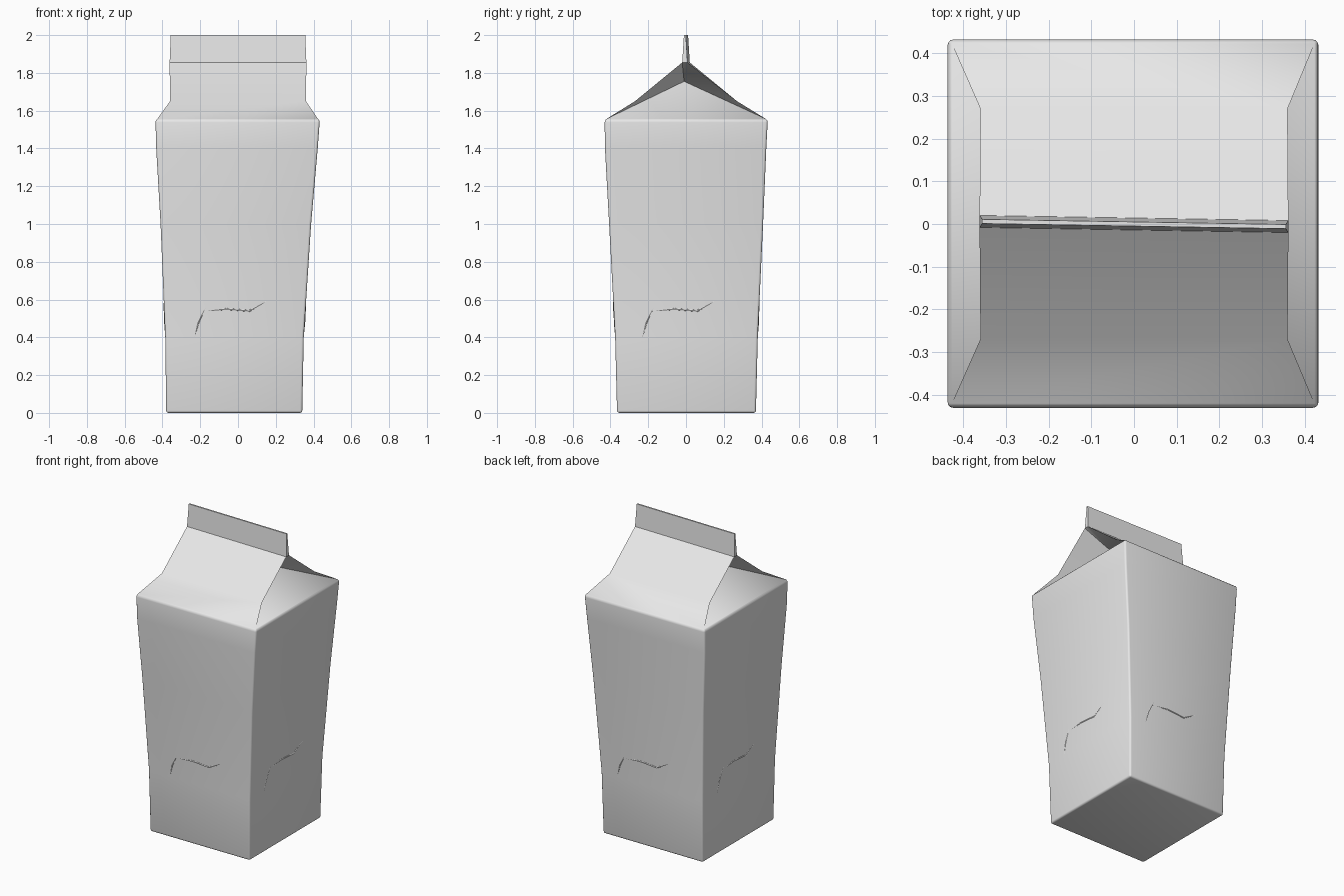
import bpy
import bmesh
import math

cube = bpy.data.objects.get("Cube")
if cube:
    bpy.data.objects.remove(cube, do_unlink=True)

# Plain card material
card = bpy.data.materials.new("plain_grey_card")
card.use_nodes = True
colour = (0.8, 0.8, 0.8, 1)
card.diffuse_color = colour
card.node_tree.nodes["Principled BSDF"].inputs["Base Color"].default_value = colour

# Flared body outline: height, x min, x max, y min, y max
OUTLINE = [
    (0.0, -0.38, 0.34, -0.365, 0.37),
    (0.4, -0.385, 0.348, -0.375, 0.38),
    (1.0, -0.41, 0.387, -0.407, 0.408),
    (1.4, -0.433, 0.422, -0.429, 0.425),
    (1.55, -0.437, 0.433, -0.431, 0.433),
]


def limits(z):
    """Interpolated wall positions at a height."""
    for low, high in zip(OUTLINE, OUTLINE[1:]):
        if z <= high[0]:
            t = (z - low[0]) / (high[0] - low[0])
            return [a + (b - a) * t for a, b in zip(low[1:], high[1:])]
    return OUTLINE[-1][1:]


def finish(obj):
    obj.data.materials.append(card)
    bpy.ops.object.select_all(action="DESELECT")
    obj.select_set(True)
    bpy.context.view_layer.objects.active = obj
    bpy.ops.object.shade_smooth_by_angle(angle=math.radians(35))


def build_carton():
    bm = bmesh.new()

    # Body walls and base
    rings = []
    for z, x0, x1, y0, y1 in OUTLINE:
        corners = [(x0, y0), (x1, y0), (x1, y1), (x0, y1)]
        rings.append([bm.verts.new((x, y, z)) for x, y in corners])
    bm.faces.new(rings[0][::-1])
    for low, high in zip(rings, rings[1:]):
        for i in range(4):
            j = (i + 1) % 4
            bm.faces.new((low[i], low[j], high[j], high[i]))

    # Roof slopes rising into the sealed fin: half width, y, height
    eave = rings[-1]
    strips = {}
    for side, (left, right) in ((-1, (eave[0], eave[1])), (1, (eave[3], eave[2]))):
        rows = [(left, right)]
        for half, y, z in ((0.36, 0.27, 1.65), (0.362, 0.014, 1.855), (0.356, 0.005, 2.0)):
            rows.append(tuple(
                bm.verts.new((s * half, side * y - s * 0.006 * (y < 0.1), z)) for s in (-1, 1)))
        for a, b in zip(rows, rows[1:]):
            bm.faces.new((a[0], a[1], b[1], b[0]))
        strips[side] = rows
    front, back = strips[-1], strips[1]
    bm.faces.new((*front[3], *back[3][::-1]))

    # Gable ends tucked under the roof, with the two folded flaps
    for k, s in enumerate((-1, 1)):
        tuck = bm.verts.new((s * 0.14, -0.01, 1.755))
        bm.faces.new((front[0][k], back[0][k], tuck))
        for rows in (front, back):
            for a, b in zip(rows[:2], rows[1:3]):
                bm.faces.new((a[k], b[k], tuck))
        bm.faces.new((front[2][k], back[2][k], tuck))
        bm.faces.new((front[2][k], back[2][k], back[3][k], front[3][k]))

    bmesh.ops.recalc_face_normals(bm, faces=bm.faces[:])

    # Softly rounded folds on the body
    folds = [e for e in bm.edges
             if max(v.co.z for v in e.verts) < 1.56 and e.calc_face_angle(0) > 0.3]
    bmesh.ops.bevel(bm, geom=folds, offset=0.012, segments=3, profile=0.5,
                    affect="EDGES", clamp_overlap=True)
    bmesh.ops.recalc_face_normals(bm, faces=bm.faces[:])

    mesh = bpy.data.meshes.new("carton")
    bm.to_mesh(mesh)
    bm.free()
    obj = bpy.data.objects.new("carton", mesh)
    bpy.context.collection.objects.link(obj)
    finish(obj)


def wall_point(wall, across, z):
    """Point just under a wall, measured rightward as seen facing it."""
    x0, x1, y0, y1 = limits(z)
    inset = 0.003
    return {
        "front": (across, y0 + inset, z),
        "back": (-across, y1 - inset, z),
        "right": (x0 + inset, -across, z),
        "left": (x1 - inset, across, z),
    }[wall]


def build_crease(wall, name, path):
    curve = bpy.data.curves.new(name, "CURVE")
    curve.dimensions = "3D"
    curve.bevel_depth = 0.006
    curve.bevel_resolution = 2
    spline = curve.splines.new("POLY")
    spline.points.add(len(path) - 1)
    for i, (point, (across, z)) in enumerate(zip(spline.points, path)):
        point.co = (*wall_point(wall, across, z), 1)
        point.radius = 0.5 if i in (0, len(path) - 1) else 1
    obj = bpy.data.objects.new(wall + "_" + name, curve)
    bpy.context.collection.objects.link(obj)
    bpy.context.view_layer.update()
    bpy.ops.object.select_all(action="DESELECT")
    obj.select_set(True)
    bpy.context.view_layer.objects.active = obj
    bpy.ops.object.convert(target="MESH")
    finish(bpy.context.view_layer.objects.active)


build_carton()

# Faint wrinkles low on each wall
for wall in ("front", "back", "right", "left"):
    build_crease(wall, "short_wrinkle", [(-0.23, 0.4), (-0.21, 0.48), (-0.17, 0.56)])
    build_crease(wall, "long_wrinkle", [(-0.16, 0.54), (-0.06, 0.55), (0.06, 0.54), (0.15, 0.59)])
